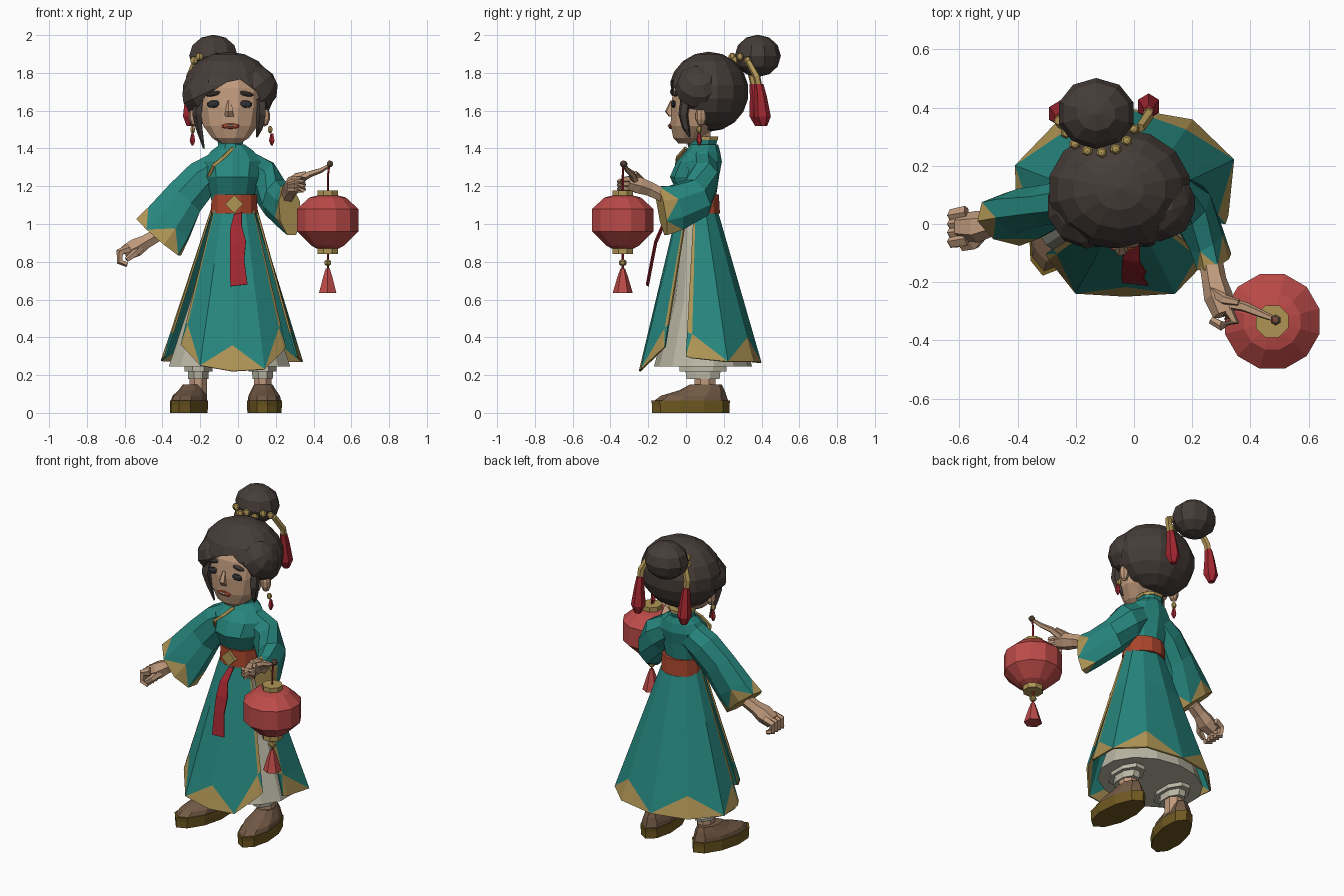
import bpy, bmesh, math
from mathutils import Vector as V

PAL = dict(teal=(.02, .24, .21), gold=(.43, .30, .09), skin=(.52, .32, .2), hair=(.06, .046, .04),
           red=(.5, .07, .065), belt=(.4, .06, .025), ribbon=(.36, .02, .03), cloth=(.5, .48, .38),
           shoe=(.17, .1, .06), sole=(.16, .1, .015), dark=(.03, .03, .035))
MATS = {}
for key, rgb in PAL.items():
    MATS[key] = bpy.data.materials.new(key)
    MATS[key].diffuse_color = (*rgb, 1)


def finish(name, bm, cols):
    bmesh.ops.recalc_face_normals(bm, faces=bm.faces)
    me = bpy.data.meshes.new(name)
    bm.to_mesh(me)
    bm.free()
    ob = bpy.data.objects.new(name, me)
    bpy.context.collection.objects.link(ob)
    for c in cols:
        me.materials.append(MATS[c])
    return ob


def skin_rows(name, rows, *cols, closed=True, zigzag=False, edges=False, thick=0):
    """Skin a list of point rows; zigzag paints triangular trim on the last band."""
    bm = bmesh.new()
    vs = [[bm.verts.new(p) for p in r] for r in rows]
    n = len(rows[0])
    for i in range(len(rows) - 1):
        for j in range(n if closed else n - 1):
            k = (j + 1) % n
            a, b, c, d = vs[i][j], vs[i][k], vs[i + 1][k], vs[i + 1][j]
            if zigzag and i == len(rows) - 2:
                tris = ((a, b, c), (a, c, d)) if j % 2 else ((a, b, d), (b, c, d))
                bm.faces.new(tris[0])
                bm.faces.new(tris[1]).material_index = 1
            else:
                f = bm.faces.new((a, b, c, d))
                if edges and j in (0, n - 2):
                    f.material_index = 1
    if closed:
        bm.faces.new(vs[0])
        f = bm.faces.new(vs[-1])
        f.material_index = 1 if zigzag else 0
    ob = finish(name, bm, cols)
    if thick:
        m = ob.modifiers.new("thickness", 'SOLIDIFY')
        m.thickness, m.offset = thick, 0
    return ob


def ring(c, a, b, n=10):
    c, a, b = V(c), V(a), V(b)
    return [c + a * math.cos(t) + b * math.sin(t) for t in (2 * math.pi * (i + .5) / n for i in range(n))]


def stack(name, cx, cy, levels, *cols, n=10):
    """Horizontal ellipses: (z, rx, ry, y shift)."""
    return skin_rows(name, [ring((cx, cy + l[3] if len(l) > 3 else cy, l[0]), (l[1], 0, 0), (0, l[2], 0), n)
                            for l in levels], *cols)


def tube(name, pts, radii, col, n=6):
    pts, rows = [V(p) for p in pts], []
    for i, p in enumerate(pts):
        d = (pts[min(i + 1, len(pts) - 1)] - pts[max(i - 1, 0)]).normalized()
        a = d.cross(V((0, 1, 0)) if abs(d.y) < .8 else V((1, 0, 0))).normalized()
        rows.append(ring(p, a * radii[i], d.cross(a) * radii[i], n))
    return skin_rows(name, rows, col)


def ball(name, c, r, col, seg=8, rot=0):
    bm = bmesh.new()
    bmesh.ops.create_uvsphere(bm, u_segments=seg, v_segments=max(5, seg * 2 // 3), radius=1)
    for v in bm.verts:
        v.co = V((v.co.x * r[0], v.co.y * r[1], v.co.z * r[2]))
    ob = finish(name, bm, [col])
    ob.location, ob.rotation_euler = c, (0, rot, 0)
    return ob


# robe body, collar, belt
stack("robe_top", -.03, .06, [(1.06, .11, .085), (1.15, .12, .1), (1.25, .145, .13, -.015), (1.33, .16, .12, .01),
                              (1.385, .12, .09, .03), (1.42, .07, .075, .035)], "teal")
stack("collar", -.04, .09, [(1.37, .085, .085), (1.42, .07, .075), (1.455, .078, .08, .005)], "teal", n=8)
stack("collar_trim", -.04, .095, [(1.445, .079, .081), (1.462, .08, .082)], "gold", n=8)
stack("neck", -.04, .08, [(1.40, .055, .055), (1.52, .055, .055)], "skin", n=8)
tube("lapel_trim", [(-.03, .0, 1.40), (-.08, -.045, 1.35), (-.13, -.05, 1.31), (-.155, 0, 1.25)], [.012] * 4, "gold", 4)
stack("belt", -.02, .062, [(1.055, .127, .122), (1.155, .125, .116)], "belt", n=12)
skin_rows("belt_buckle", [ring((-.02, y, 1.105), (.034, 0, .034), (-.034, 0, .034), 4) for y in (-.04, -.07)], "gold")
skin_rows("ribbon", [[(x - w, y, z), (x + w, y - .01, z + .01)] for x, y, z, w in
                     [(.0, -.06, 1.05, .02), (-.01, -.12, .98, .03), (0, -.155, .9, .042), (-.005, -.175, .8, .038),
                      (.005, -.2, .67, .045)]], "ribbon", closed=False, thick=.006)


# skirt panels with side slits over a pale underskirt
def panel(name, hem):
    c, rows = V((-.02, .06, 1.08)), []
    for t in (0, .35, .84, 1):
        row = []
        for p in map(V, hem):
            a = math.atan2(p.y - c.y, p.x - c.x)
            row.append((c + V((.118 * math.cos(a), .1 * math.sin(a), 0))).lerp(p, t))
        rows.append(row)
    skin_rows(name, rows, "teal", "gold", closed=False, zigzag=True, edges=True, thick=.01)


panel("skirt_front", [(-.30, -.10, .36), (-.29, -.12, .35), (-.2, -.235, .25), (-.03, -.245, .22),
                      (.14, -.235, .23), (.24, -.13, .33), (.25, -.11, .35)])
panel("skirt_back", [(.31, .0, .30), (.32, .03, .29), (.34, .22, .27), (.2, .355, .27), (-.03, .395, .265),
                     (-.26, .35, .27), (-.405, .2, .275), (-.40, .06, .285), (-.385, .03, .3)])
stack("underskirt", -.045, .09, [(1.0, .09, .08, -.03), (.6, .21, .16), (.245, .33, .26)], "cloth", n=14)

# legs and shoes
for side, cx, turn in (("left", -.21, -.26), ("right", .13, .08)):
    stack(side + "_trouser", cx, .09, [(.3, .08, .135), (.22, .08, .135), (.22, .06, .10), (.18, .058, .095)], "cloth", n=8)
    stack(side + "_ankle", cx, .1, [(.08, .05, .06), (.21, .05, .06)], "skin", n=8)
    parts = [stack(side + "_sole", 0, 0, [(0, .09, .205), (.04, .092, .205), (.065, .092, .21)], "sole"),
             stack(side + "_shoe", 0, 0, [(.06, .088, .2), (.09, .084, .175, .015), (.12, .066, .12, .06), (.15, .05, .085, .08)],
                   "shoe")]
    for ob in parts:
        ob.location, ob.rotation_euler = (cx + (-.05 if turn < 0 else .01), .025, 0), (0, 0, turn)

# sleeves
skin_rows("left_sleeve", [ring((-.1, .085, 1.30), (-.035, 0, .085), (0, .085, 0), 8),
                          ring((-.19, .08, 1.24), (-.065, 0, .085), (0, .085, 0), 8),
                          ring((-.28, .065, 1.14), (-.085, 0, .08), (0, .075, 0), 8),
                          ring((-.365, .035, 1.01), (-.115, .02, .085), (.01, .085, 0), 8),
                          ring((-.42, .015, .93), (-.12, .03, .105), (.02, .085, 0), 8)], "teal", "gold", zigzag=True)
skin_rows("right_sleeve", [ring((.05, .085, 1.30), (.035, 0, .085), (0, .085, 0), 8),
                           ring((.13, .09, 1.24), (.06, 0, .09), (.01, .085, 0), 8),
                           ring((.195, .06, 1.14), (.03, -.04, .10), (.06, .06, 0), 8),
                           ring((.25, -.055, 1.085), (0, -.03, .125), (.06, .03, 0), 8),
                           ring((.275, -.13, 1.07), (-.01, -.025, .14), (.06, .02, 0), 8)], "teal", "gold", zigzag=True)

# hands
tube("left_palm", [(-.43, .01, .94), (-.49, 0, .905), (-.54, -.01, .875), (-.60, -.01, .845)], [.04, .042, .055, .045], "skin")
for i in range(4):
    y = .04 - .03 * i
    tube("left_finger", [(-.575, y, .87), (-.625, y - .01, .85), (-.625, y - .015, .80), (-.585, y - .015, .785)],
         [.024, .022, .018, .014], "skin", 5)
tube("left_thumb", [(-.52, -.03, .87), (-.55, -.07, .84), (-.59, -.08, .81)], [.024, .02, .014], "skin", 5)
tube("right_palm", [(.26, -.1, 1.14), (.275, -.19, 1.185), (.29, -.25, 1.205), (.31, -.31, 1.22)], [.04, .042, .05, .04], "skin")
tube("right_pointing_finger", [(.31, -.27, 1.225), (.38, -.285, 1.265), (.44, -.31, 1.285), (.49, -.33, 1.315)],
     [.022, .018, .014, .009], "skin", 5)
for i in range(3):
    tube("right_finger", [(.32, -.29 - .012 * i, 1.235 - .025 * i), (.345, -.335, 1.235 - .025 * i),
                          (.30, -.35, 1.225 - .02 * i), (.265, -.33, 1.215 - .015 * i)], [.02, .018, .017, .014], "skin", 5)
tube("right_thumb", [(.27, -.23, 1.22), (.31, -.26, 1.255), (.36, -.27, 1.27)], [.022, .018, .012], "skin", 5)

# lantern
LX, LY = .475, -.335
stack("lantern_body", LX, LY, [(1.15, .06, .06), (1.14, .1, .1), (1.08, .168, .168), (.96, .168, .168), (.885, .09, .09),
                               (.87, .06, .06)], "red", n=12)
for z0, z1 in ((1.14, 1.178), (.84, .88)):
    stack("lantern_cap", LX, LY, [(z0, .06, .06), (z1, .06, .06)], "gold", n=8)
tube("lantern_cord", [(LX, LY, 1.17), (LX, LY, 1.25), (.485, -.33, 1.335)], [.006] * 3, "ribbon", 5)
ball("cord_knot", (.487, -.33, 1.318), (.02, .02, .018), "shoe", 6)
tube("tassel_cord", [(LX, LY, .74), (LX, LY, .85)], [.006] * 2, "ribbon", 5)
ball("tassel_bead", (LX, LY, .795), (.022, .022, .018), "gold", 6)
stack("lantern_tassel", LX, LY, [(.635, .053, .053), (.72, .028, .028), (.765, .012, .012)], "red", n=6)

# head and face
stack("head", -.04, 0, [(1.425, .05, .035, -.005), (1.455, .1, .08, .01), (1.52, .15, .12, .035), (1.62, .172, .14, .055),
                        (1.72, .175, .15, .08), (1.8, .14, .12, .1)], "skin", n=12)
skin_rows("nose", [ring((-.045, -.07, 1.655), (.012, 0, 0), (0, .012, 0), 5),
                   ring((-.045, -.09, 1.595), (.022, 0, 0), (0, .022, 0), 5),
                   ring((-.045, -.075, 1.57), (.028, 0, 0), (0, .018, 0), 5)], "skin")
for s in (-1, 1):
    x = -.045 + .085 * s
    ball("eye", (x, -.066, 1.635), (.036, .014, .02), "dark", rot=.1 * s)
    ball("eyebrow", (x, -.056, 1.69), (.045, .016, .013), "hair", rot=.2 * s)
    ball("ear", (-.045 + .185 * s, .08, 1.57), (.03, .03, .055), "skin")
    ball("earring_bead", (-.035 + .205 * s, .07, 1.5), (.015, .015, .02), "gold", 6)
    stack("earring_drop", -.03 + .21 * s, .07, [(1.48, .008, .008), (1.44, .016, .016), (1.415, .005, .005)], "ribbon", n=5)
    tube("side_lock", [(-.045 + .165 * s, -.0, 1.66), (-.045 + .17 * s, -.015, 1.58), (-.045 + .16 * s, .0, 1.51),
                       (-.04 + .14 * s, .02, 1.43 + .03 * s)], [.03, .027, .02, .005], "hair", 5)
ball("mouth", (-.04, -.08, 1.518), (.05, .014, .015), "belt")
ball("teeth", (-.04, -.09, 1.52), (.03, .007, .006), "cloth", 6)

# hair shell and side-swept fringe, opened for the face
gap = [(-.4, 1.4), (-.4, 1.56), (-.22, 1.61), (-.17, 1.68), (-.06, 1.75), (.01, 1.765), (.1, 1.70), (.13, 1.61), (.4, 1.56), (.4, 1.4)]
cutter = skin_rows("hair_cutter", [[(x, y, z) for x, z in gap] for y in (-.4, .1)], "hair")
cutter.hide_render = True
for hair in (ball("hair", (-.05, .12, 1.70), (.25, .212, .212), "hair", 14),
             ball("hair_fringe_left", (-.16, .06, 1.70), (.15, .145, .11), "hair", 10, -.45),
             ball("hair_fringe_right", (.09, .07, 1.72), (.13, .13, .12), "hair", 10, .9)):
    mod = hair.modifiers.new("opening", 'BOOLEAN')
    mod.object, mod.operation, mod.solver = cutter, 'DIFFERENCE', 'EXACT'
    bpy.context.view_layer.objects.active = hair
    bpy.ops.object.modifier_apply(modifier=mod.name)
bpy.data.objects.remove(cutter)

# bun with beads and hanging tassels
ball("hair_bun", (-.13, .38, 1.89), (.135, .122, .112), "hair", 10)
for i in range(7):
    a = math.radians(205 + 23 * i)
    ball("hair_bead", (-.12 + .125 * math.cos(a), .36 + .115 * math.sin(a), 1.865 + .02 * (i % 2)), (.022, .02, .022), "gold", 6)
for tx, ty in ((-.255, .37), (.05, .395)):
    tube("tassel_strap", [(tx * .8 - .02, .33, 1.86), (tx, ty - .02, 1.78), (tx, ty, 1.68)], [.018, .02, .018], "gold", 5)
    stack("hair_tassel", tx, ty, [(1.74, .02, .025, -.01), (1.68, .028, .032), (1.57, .042, .044, .01), (1.52, .02, .02, .015)],
          "ribbon", n=6)
